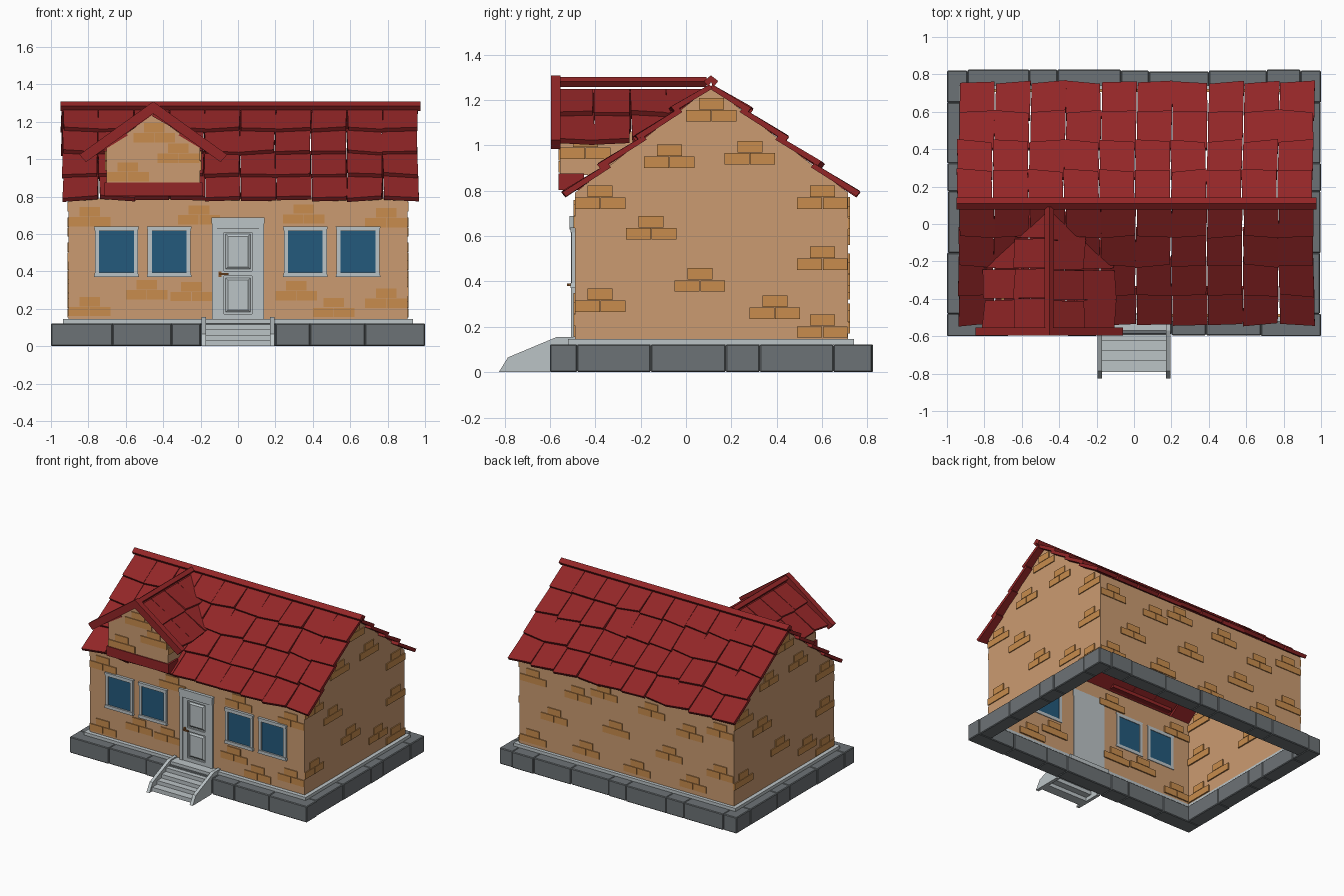
import bpy, bmesh, math, random
from mathutils import Vector as V

if "Cube" in bpy.data.objects:
    bpy.data.objects.remove(bpy.data.objects["Cube"])

random.seed(4)


def mat(name, rgb):
    m = bpy.data.materials.new(name)
    m.diffuse_color = (*rgb, 1)
    m.use_nodes = True
    m.node_tree.nodes["Principled BSDF"].inputs["Base Color"].default_value = m.diffuse_color
    return m


RED = mat("roof red", (0.29, 0.019, 0.02))
WALL = mat("plaster tan", (0.60, 0.33, 0.165))
BRICK = mat("brick orange", (0.58, 0.265, 0.075))
STONE = mat("stone grey", (0.152, 0.17, 0.18))
TRIM = mat("light grey", (0.50, 0.55, 0.565))
GLASS = mat("window blue", (0.017, 0.10, 0.20))
METAL = mat("handle brown", (0.27, 0.10, 0.025))


def prism(bm, a, b):
    """Solid between two matching outlines."""
    va, vb = [bm.verts.new(p) for p in a], [bm.verts.new(p) for p in b]
    n = len(a)
    bm.faces.new(va)
    bm.faces.new(vb[::-1])
    for i in range(n):
        j = (i + 1) % n
        bm.faces.new((va[j], va[i], vb[i], vb[j]))


def box(bm, x0, x1, y0, y1, z0, z1):
    q = [(x0, y0), (x1, y0), (x1, y1), (x0, y1)]
    prism(bm, [(x, y, z0) for x, y in q], [(x, y, z1) for x, y in q])


def along_x(bm, pts, x0, x1):
    prism(bm, [(x0, y, z) for y, z in pts], [(x1, y, z) for y, z in pts])


def along_y(bm, pts, y0, y1):
    prism(bm, [(x, y0, z) for x, z in pts], [(x, y1, z) for x, z in pts])


def finish(bm, name, m, bevel=0, drop=None):
    bmesh.ops.recalc_face_normals(bm, faces=bm.faces[:])
    bm.normal_update()
    if drop:
        bmesh.ops.delete(bm, geom=[f for f in bm.faces if drop(f)], context='FACES')
    me = bpy.data.meshes.new(name)
    bm.to_mesh(me)
    bm.free()
    me.materials.append(m)
    ob = bpy.data.objects.new(name, me)
    bpy.context.collection.objects.link(ob)
    if bevel:
        mod = ob.modifiers.new("bevel", 'BEVEL')
        mod.width, mod.segments = bevel, 1
    return ob


# Foundation: ring of separate stone blocks
bm = bmesh.new()


def pairs(l):
    return zip(l, l[1:])


def jit():
    return random.choice((0, 0.005, 0.01))


for a, b in pairs([-1, -.67, -.355, -.2, .2, .385, .68, 1]):
    box(bm, a, b, -.6 + jit(), -.48, 0, .122)
for a, b in pairs([-.89, -.56, -.41, -.07, .08, .4, .71, .89]):
    box(bm, a, b, .71, .825 - jit(), 0, .122)
for a, b in pairs([-.48, -.155, .175, .325, .65, .82]):
    box(bm, -1 + jit() / 2, -.89, a, b, 0, .122)
    box(bm, .89, 1 - jit() / 2, a, b, 0, .122)
finish(bm, "foundation_blocks", STONE, .005)

# Plinth ring on top of the foundation
bm = bmesh.new()
box(bm, -.935, .935, -.52, -.488, .12, .145)
box(bm, -.935, .935, .713, .74, .12, .145)
for s in (-1, 1):
    box(bm, min(s * .935, s * .903), max(s * .935, s * .903), -.488, .713, .12, .145)
finish(bm, "plinth", TRIM)

# House walls: gabled shell, open below and under the roof
X, YF, YB, YR = .905, -.49, .715, .11
TAN, APEX = .776, 1.26
EAVE = APEX - TAN * (YB - YR)
bm = bmesh.new()
along_x(bm, [(YF, .13), (YB, .13), (YB, EAVE), (YR, APEX), (YF, EAVE)], -X, X)
finish(bm, "house_walls", WALL, drop=lambda f: abs(f.normal.z) > .3)

# Dormer walls
DX, DTAN, DAPEX, DY = -.453, .72, 1.24, -.556
bm = bmesh.new()
e = DAPEX - DTAN * .25
along_y(bm, [(DX - .25, .87), (DX + .25, .87), (DX + .25, e), (DX, DAPEX), (DX - .25, e)], DY, -.2)
finish(bm, "dormer_walls", WALL, drop=lambda f: abs(f.normal.z) > .3 or f.normal.y > .5)
bm = bmesh.new()
box(bm, -.715, -.19, -.563, -.45, .803, .875)
finish(bm, "dormer_sill", RED)


# Brick clusters: two bricks below, one above, standing slightly proud
def bricks(name, origin, u, n, spots):
    bm = bmesh.new()
    o, u, n, w, h = V(origin), V(u), V(n), .113, .053
    for a, z in spots:
        for da, dz in ((0, 0), (w, 0), (w / 2, h)):
            q = [(a + da, z + dz), (a + da + w - .003, z + dz),
                 (a + da + w - .003, z + dz + h - .003), (a + da, z + dz + h - .003)]
            c = [o + u * i + V((0, 0, j)) for i, j in q]
            prism(bm, [p - n * .01 for p in c], [p + n * .007 for p in c])
    finish(bm, name, BRICK)


gable = [(0, 1.105), (-.185, .9), (.17, .915), (-.49, .72), (.49, .72), (-.265, .585), (.49, .45),
         (-.05, .355), (-.49, .265), (.28, .235), (.49, .152)]
bricks("front_bricks", (0, YF, 0), (1, 0, 0), (0, -1, 0),
       [(-.905, .64), (-.32, .65), (.24, .655), (.68, .635), (-.6, .25), (-.905, .16), (-.36, .24),
        (.2, .245), (.4, .155), (.68, .205)])
bricks("back_bricks", (0, YB, 0), (-1, 0, 0), (0, 1, 0),
       [(-.9, .63), (-.52, .6), (-.3, .67), (.1, .64), (.42, .56), (.68, .64), (-.72, .38), (-.2, .42),
        (.25, .35), (.68, .32), (-.9, .17), (-.45, .2), (-.02, .17), (.45, .18)])
bricks("right_bricks", (X, 0, 0), (0, 1, 0), (1, 0, 0), gable)
bricks("left_bricks", (-X, .225, 0), (0, -1, 0), (-1, 0, 0), gable)
bricks("dormer_bricks", (0, DY, 0), (1, 0, 0), (0, -1, 0), [(-.56, 1.09), (-.7, .88), (-.43, .98)])
bricks("dormer_side_bricks", (DX + .25, 0, 0), (0, 1, 0), (1, 0, 0), [(-.555, .94)])
bricks("dormer_left_bricks", (DX - .25, 0, 0), (0, -1, 0), (-1, 0, 0), [(.32, .94)])


# Roof tiles: tilted, slightly crooked slabs laid in overlapping rows
def tiles(bm, origin, along, down, row, rows, count, width):
    o, A, D = V(origin), V(along), V(down).normalized()
    N = A.cross(D)
    if N.z < 0:
        N = -N
    for r in range(rows):
        shift = random.uniform(-.008, .008)
        for i in range(count[r]):
            a0, a1 = i * width + shift, (i + 1) * width + shift - .004
            s0 = max(0, r * row - .03)
            j = random.uniform(-.012, .012)
            lift = random.uniform(-.003, .004)
            sl, sr = (r + 1) * row - j, (r + 1) * row + j

            def quad(up, lo):
                return [o + A * a + D * s + N * n for a, s, n in
                        ((a0, s0, up), (a1, s0, up), (a1 + j * .5, sr, lo), (a0 + j * .5, sl, lo))]
            prism(bm, quad(-.012, .008 + lift), quad(.010, .034 + lift))


bm = bmesh.new()
for s in (-1, 1):
    tiles(bm, (-.94, YR, APEX), (1, 0, 0), (0, s, -TAN), .199, 4, [10] * 4, .19)
finish(bm, "main_roof_tiles", RED)
bm = bmesh.new()
for s in (-1, 1):
    tiles(bm, (DX, -.56, DAPEX), (0, 1, 0), (s, 0, -DTAN), .206, 2, [4, 3], .16)
finish(bm, "dormer_roof_tiles", RED)


# Ridge caps
def cap(c, top, t, w):
    return [(c, top), (c + w, top - w * t), (c + w - .02, top - w * t - .025),
            (c, top - .03), (c - w + .02, top - w * t - .025), (c - w, top - w * t)]


bm = bmesh.new()
along_x(bm, cap(YR, 1.308, TAN, .032), -.95, .975)
finish(bm, "main_ridge_cap", RED)
bm = bmesh.new()
along_y(bm, cap(DX, 1.30, DTAN, .026), -.56, .09)
finish(bm, "dormer_ridge_cap", RED)

# Dormer bargeboard
bm = bmesh.new()
along_y(bm, [(DX, 1.308), (DX - .395, 1.024), (DX - .36, .984), (DX, 1.243),
             (DX + .36, .984), (DX + .395, 1.024)], -.595, -.553)
finish(bm, "dormer_bargeboard", RED)

# Windows: frame bars with a flared head and sill, plus a pane
bf, bp = bmesh.new(), bmesh.new()
for c in (-.65, -.368, .36, .642):
    for s in (-1, 1):
        x0, x1 = sorted((c + s * .115, c + s * .093))
        box(bf, x0, x1, -.505, -.485, .39, .62)
    along_y(bf, [(c - .115, .615), (c + .115, .615), (c + .12, .64), (c - .12, .64)], -.51, -.485)
    along_y(bf, [(c - .12, .37), (c + .12, .37), (c + .115, .394), (c - .115, .394)], -.51, -.485)
    box(bp, c - .095, c + .095, -.497, -.489, .392, .617)
finish(bf, "window_frames", TRIM)
finish(bp, "window_panes", GLASS)

# Door frame
bm = bmesh.new()
for s in (-1, 1):
    x0, x1 = sorted((s * .138, s * .113))
    box(bm, x0, x1, -.507, -.485, .145, .63)
along_y(bm, [(-.138, .628), (.138, .628), (.143, .688), (-.143, .688)], -.513, -.485)
finish(bm, "door_frame", TRIM)

# Door leaf: recessed slab, stiles, rails and two raised panels
bm = bmesh.new()
box(bm, -.113, .113, -.494, -.484, .145, .63)
for s in (-1, 1):
    x0, x1 = sorted((s * .113, s * .075))
    box(bm, x0, x1, -.503, -.49, .145, .63)
for a, b in ((.145, .172), (.375, .402), (.608, .63)):
    box(bm, -.075, .075, -.503, -.49, a, b)
for a, b in ((.172, .375), (.402, .608)):
    def rect(k, y):
        return [(-.075 + k, y, a + k), (.075 - k, y, a + k), (.075 - k, y, b - k), (-.075 + k, y, b - k)]
    prism(bm, rect(.008, -.493), rect(.022, -.503))
finish(bm, "door", TRIM)

# Door handle
bm = bmesh.new()
box(bm, -.104, -.088, -.508, -.5, .37, .4)
box(bm, -.1, -.09, -.524, -.5, .38, .39)
box(bm, -.1, -.05, -.524, -.516, .38, .39)
finish(bm, "door_handle", METAL)

# Front steps and their side stringers
bm = bmesh.new()
ys = [-.79, -.73, -.68, -.625, -.57, -.488]
for i in range(5):
    top = .031 + .0285 * i
    box(bm, -.172, .172, ys[i], ys[i + 1] + .012, top - .031, top)
finish(bm, "front_steps", TRIM)
bm = bmesh.new()
for x in (-.195, .17):
    along_x(bm, [(-.825, 0), (-.785, .065), (-.57, .155), (-.49, .155), (-.49, .12), (-.595, .11), (-.6, 0)],
            x, x + .025)
finish(bm, "step_stringers", TRIM)
